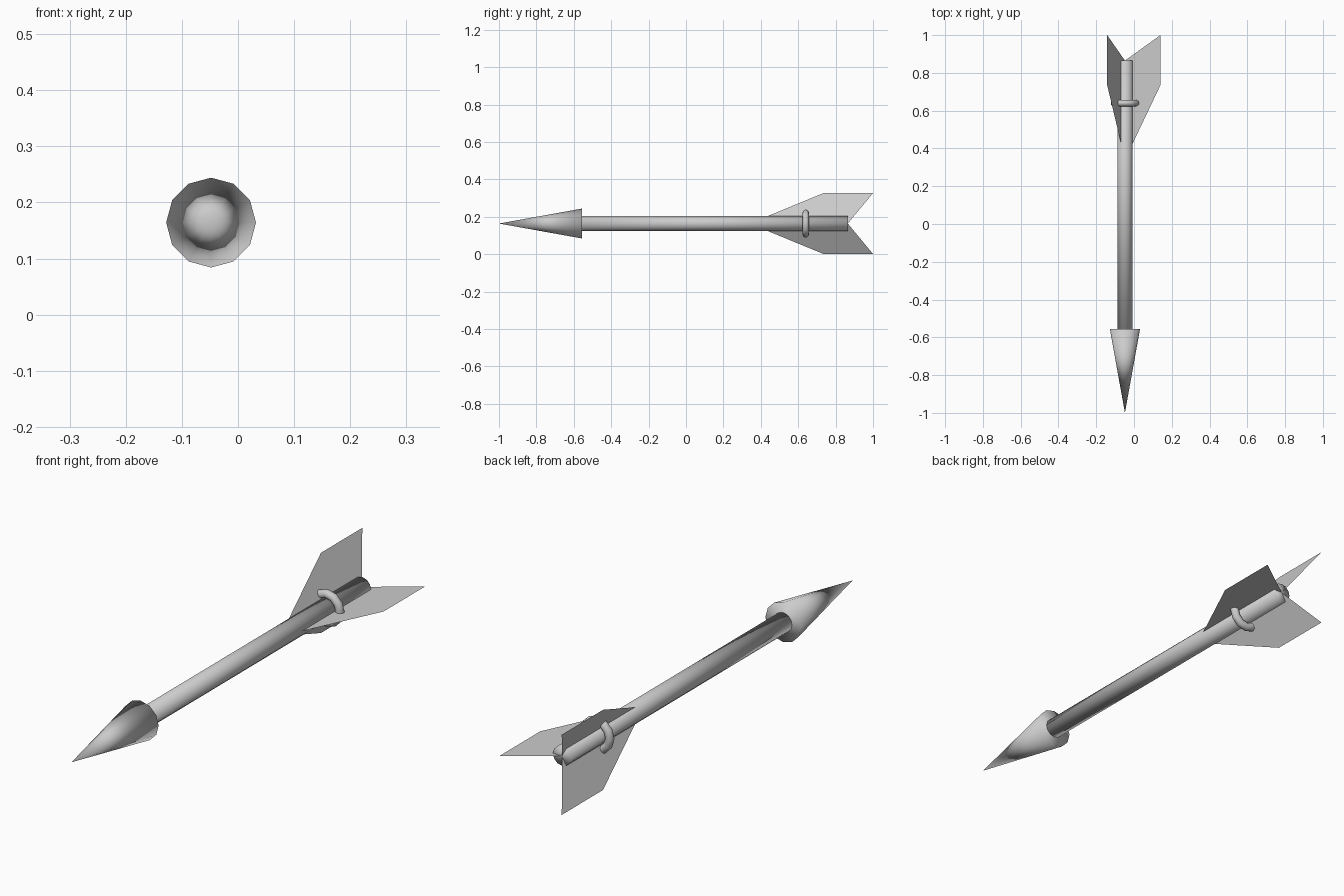
import bpy
import math
from mathutils import Matrix, Vector

if "Cube" in bpy.data.objects:
    bpy.data.objects.remove(bpy.data.objects["Cube"], do_unlink=True)

AXIS_X, AXIS_Z = -0.048, 0.164
SIDES = 12

grey = bpy.data.materials.new("light_grey")
grey.use_nodes = True
colour = (0.6, 0.6, 0.6, 1)
grey.diffuse_color = colour
grey.node_tree.nodes["Principled BSDF"].inputs["Base Color"].default_value = colour


def finish(name, smooth=True):
    """Name the active part, bake its rotation and shade it."""
    part = bpy.context.object
    part.name = name
    part.data.materials.append(grey)
    bpy.ops.object.transform_apply(location=False, rotation=True, scale=False)
    if smooth:
        bpy.ops.object.shade_smooth()
    return part


def along_axis(y):
    return (AXIS_X, y, AXIS_Z)


LENGTHWISE = (math.pi / 2, 0, 0)  # local +z points to the front

# Arrow head: closed cone, smooth all over
bpy.ops.mesh.primitive_cone_add(vertices=SIDES, radius1=0.08, radius2=0, depth=0.445,
                                location=along_axis(-0.7775), rotation=LENGTHWISE)
finish("arrow_head")

# Shaft
bpy.ops.mesh.primitive_cylinder_add(vertices=SIDES, radius=0.04, depth=1.42,
                                    location=along_axis(0.155), rotation=LENGTHWISE)
finish("shaft")

# Binding ring around the fins
bpy.ops.mesh.primitive_torus_add(major_segments=SIDES, minor_segments=SIDES,
                                 major_radius=0.058, minor_radius=0.017,
                                 location=along_axis(0.64), rotation=LENGTHWISE)
finish("binding_ring")

# Three thin fins spaced evenly around the shaft: (distance from axis, y)
profile = [(0, 0.34), (0.188, 0.735), (0.188, 1.0), (0, 0.865)]
for i, name in enumerate(("left_fin", "upper_fin", "lower_fin")):
    turn = Matrix.Rotation(-i * math.tau / 3, 3, 'Y')
    points = [turn @ Vector((r, y, 0)) for r, y in profile]
    mesh = bpy.data.meshes.new(name)
    mesh.from_pydata(points, [], [range(len(points))])
    mesh.materials.append(grey)
    fin = bpy.data.objects.new(name, mesh)
    fin.location = along_axis(0)
    bpy.context.collection.objects.link(fin)
